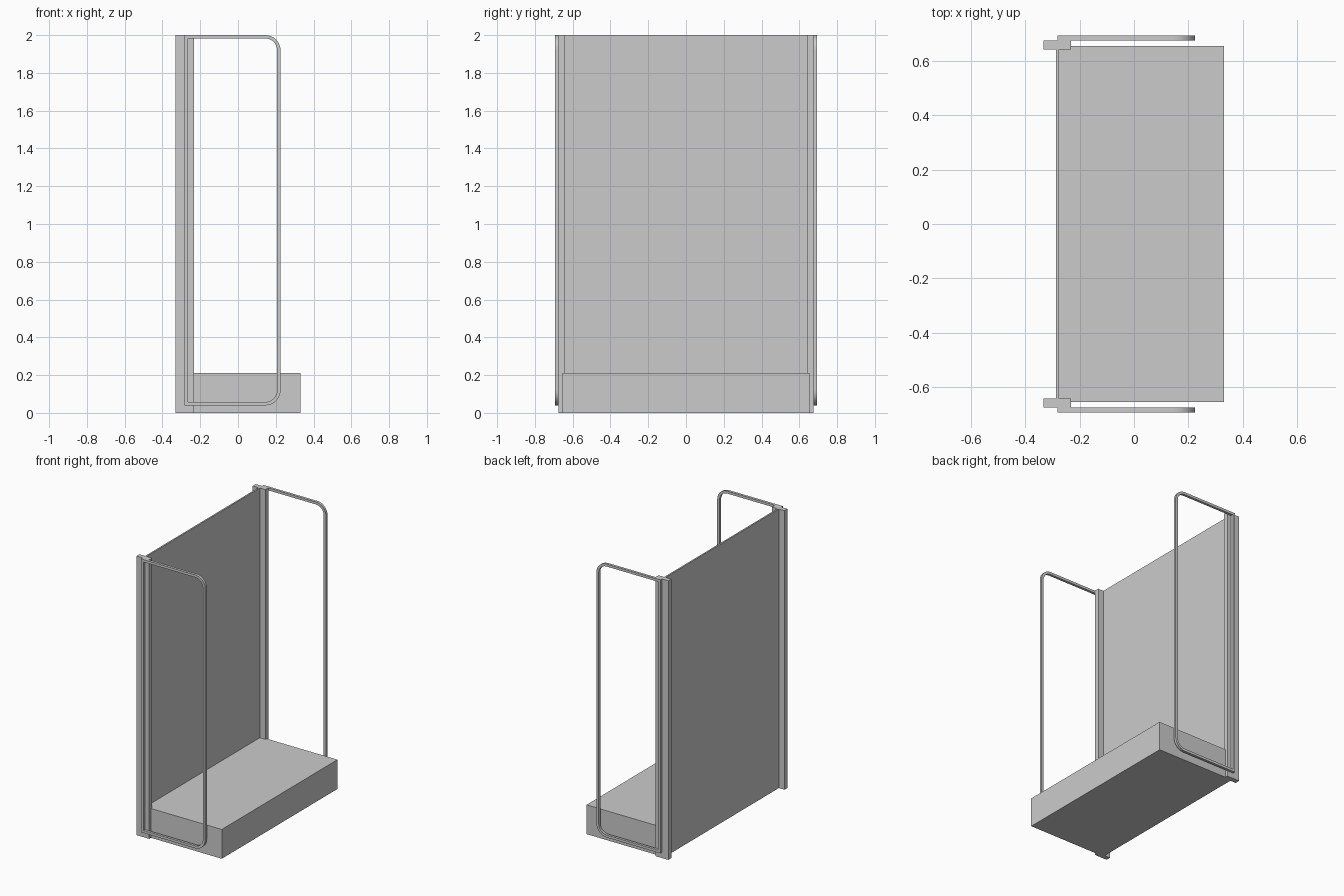
import bpy, bmesh, math

if "Cube" in bpy.data.objects:
    bpy.data.objects.remove(bpy.data.objects["Cube"])


def box(name, x0, x1, y0, y1, z0, z1):
    bm = bmesh.new()
    bmesh.ops.create_cube(bm, size=1)
    for v in bm.verts:
        v.co = ((x0 + x1) / 2 + v.co.x * (x1 - x0),
                (y0 + y1) / 2 + v.co.y * (y1 - y0),
                (z0 + z1) / 2 + v.co.z * (z1 - z0))
    return finish(name, bm)


def finish(name, bm):
    bmesh.ops.recalc_face_normals(bm, faces=bm.faces)
    mesh = bpy.data.meshes.new(name)
    bm.to_mesh(mesh)
    bm.free()
    obj = bpy.data.objects.new(name, mesh)
    bpy.context.collection.objects.link(obj)
    return obj


def outline(x0, x1, z0, z1, r, steps=10):
    """Rectangle in XZ with both right-hand corners rounded."""
    pts = [(x0, z1), (x0, z0)]
    for cz, start in ((z0 + r, -90), (z1 - r, 0)):
        for i in range(steps + 1):
            a = math.radians(start + 90 * i / steps)
            pts.append((x1 - r + r * math.cos(a), cz + r * math.sin(a)))
    return pts


def frame(name, y0, y1):
    outer = outline(-0.282, 0.225, 0.04, 2.0, 0.08)
    inner = outline(-0.264, 0.207, 0.058, 1.982, 0.062)
    bm = bmesh.new()
    rings = [[bm.verts.new((x, y, z)) for x, z in pts]
             for pts, y in ((outer, y0), (outer, y1), (inner, y1), (inner, y0))]
    n = len(outer)
    for k in range(4):
        a, b = rings[k], rings[(k + 1) % 4]
        for i in range(n):
            j = (i + 1) % n
            bm.faces.new((a[i], a[j], b[j], b[i]))
    obj = finish(name, bm)
    bpy.context.view_layer.objects.active = obj
    obj.select_set(True)
    bpy.ops.object.shade_smooth_by_angle(angle=math.radians(30))
    obj.select_set(False)


# Base plinth and back panel
box("base_plinth", -0.276, 0.33, -0.655, 0.655, 0, 0.21)
box("back_panel", -0.287, -0.276, -0.642, 0.642, 0, 2)

# Upright posts and looped side frames
for side, s in (("front", -1), ("rear", 1)):
    box(side + "_post", -0.332, -0.232, *sorted((s * 0.641, s * 0.675)), 0, 2)
    frame(side + "_side_frame", *sorted((s * 0.675, s * 0.693)))
